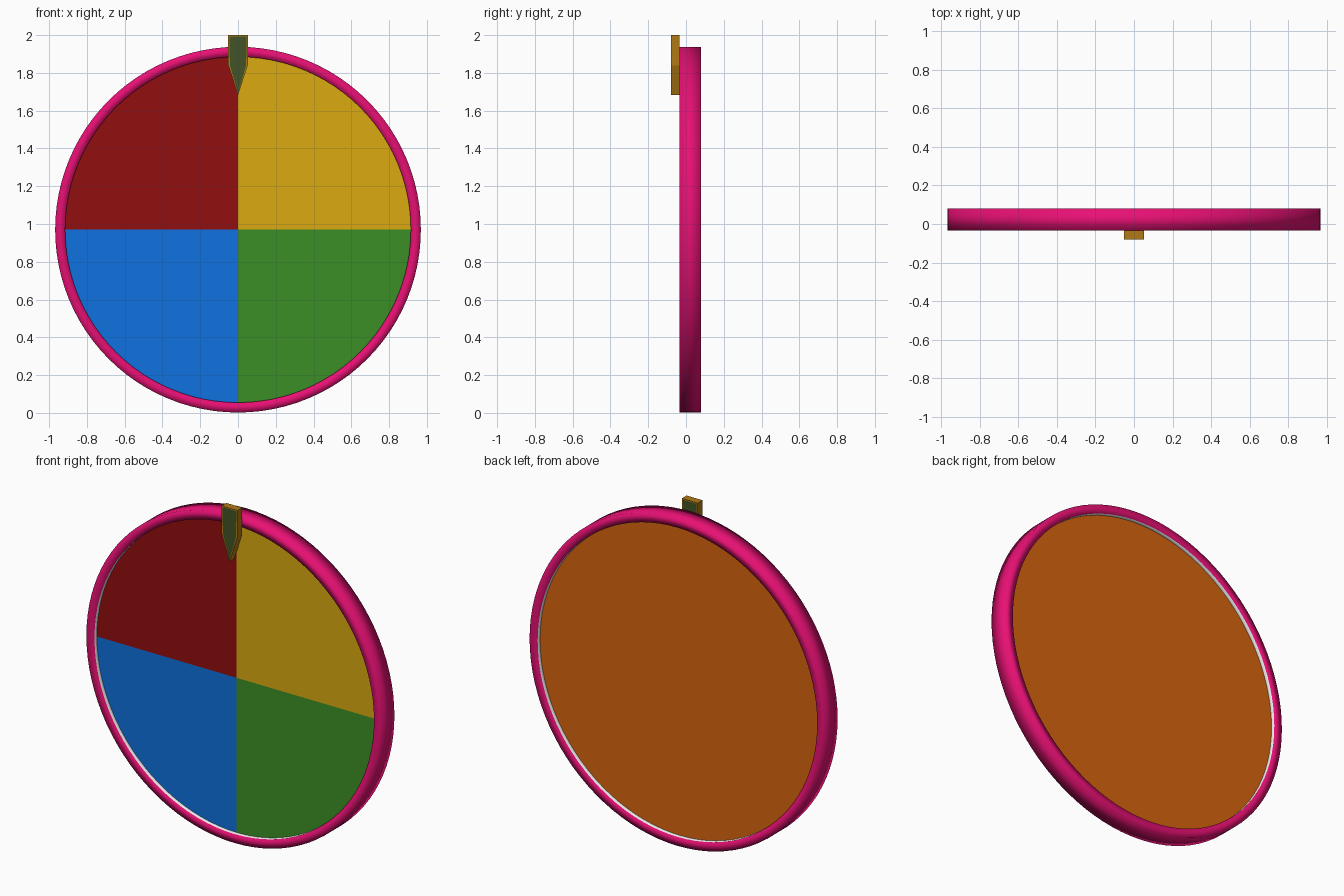
import bpy, bmesh, math

if "Cube" in bpy.data.objects:
    bpy.data.objects.remove(bpy.data.objects["Cube"])

CZ, R_OUT, R_IN, N = 0.97, 0.968, 0.915, 96
Y_FRONT, Y_BACK = -0.012, 0.057          # recessed panel faces


def material(name, rgb):
    lin = [((c / 255 + 0.055) / 1.055) ** 2.4 if c > 10 else c / 255 / 12.92 for c in rgb]
    m = bpy.data.materials.new(name)
    m.diffuse_color = (*lin, 1)
    m.use_nodes = True
    m.node_tree.nodes["Principled BSDF"].inputs["Base Color"].default_value = m.diffuse_color
    return m


pink = material("pink", (232, 16, 116))
white = material("white", (230, 230, 230))
red = material("red", (146, 14, 14))
yellow = material("yellow", (219, 170, 17))
green = material("green", (60, 143, 38))
blue = material("blue", (16, 114, 224))
orange = material("orange", (218, 102, 14))
gold = material("gold", (176, 122, 22))
olive = material("dark green", (66, 84, 38))


def make(name, bm, mats, smooth=False):
    for f in bm.faces:
        f.smooth = smooth
    me = bpy.data.meshes.new(name)
    bm.to_mesh(me)
    bm.free()
    for m in mats:
        me.materials.append(m)
    ob = bpy.data.objects.new(name, me)
    bpy.context.collection.objects.link(ob)
    return ob


def point(r, i, y):
    a = 2 * math.pi * i / N
    return (r * math.cos(a), y, CZ + r * math.sin(a))


# rim: revolved profile, with a white lining on the inner walls
profile = [(R_IN, Y_FRONT), (R_IN, -0.035), (R_OUT, -0.035),
           (R_OUT, 0.08), (R_IN, 0.08), (R_IN, Y_BACK)]
bm = bmesh.new()
rings = [[bm.verts.new(point(r, i, y)) for r, y in profile] for i in range(N)]
for i in range(N):
    a, b = rings[i], rings[(i + 1) % N]
    for j in range(len(profile) - 1):
        f = bm.faces.new((a[j], a[j + 1], b[j + 1], b[j]))
        f.material_index = 1 if j in (0, 4) else 0
make("wheel_rim", bm, [pink, white], smooth=True)

# four coloured quadrants on the front
for q, m in enumerate((yellow, red, blue, green)):
    bm = bmesh.new()
    pts = [(0, Y_FRONT, CZ)]
    pts += [point(R_IN, q * N // 4 + k, Y_FRONT) for k in range(N // 4 + 1)]
    bm.faces.new([bm.verts.new(p) for p in pts])
    make("segment_" + m.name, bm, [m])

# plain back panel
bm = bmesh.new()
bm.faces.new([bm.verts.new(point(R_IN, -i, Y_BACK)) for i in range(N)])
make("back_panel", bm, [orange])

# pointer: gold body with inset dark green faces
outline = [(0, 1.682), (0.052, 1.84), (0.052, 2.0), (-0.052, 2.0), (-0.052, 1.84)]
bm = bmesh.new()
front = [bm.verts.new((x, -0.08, z)) for x, z in outline]
back = [bm.verts.new((x, -0.035, z)) for x, z in outline]
caps = [bm.faces.new(front), bm.faces.new(back[::-1])]
for i in range(5):
    j = (i + 1) % 5
    bm.faces.new((front[j], front[i], back[i], back[j]))
bmesh.ops.recalc_face_normals(bm, faces=bm.faces)
bmesh.ops.inset_individual(bm, faces=caps, thickness=0.009)
for f in caps:
    f.material_index = 1
make("pointer", bm, [gold, olive])
